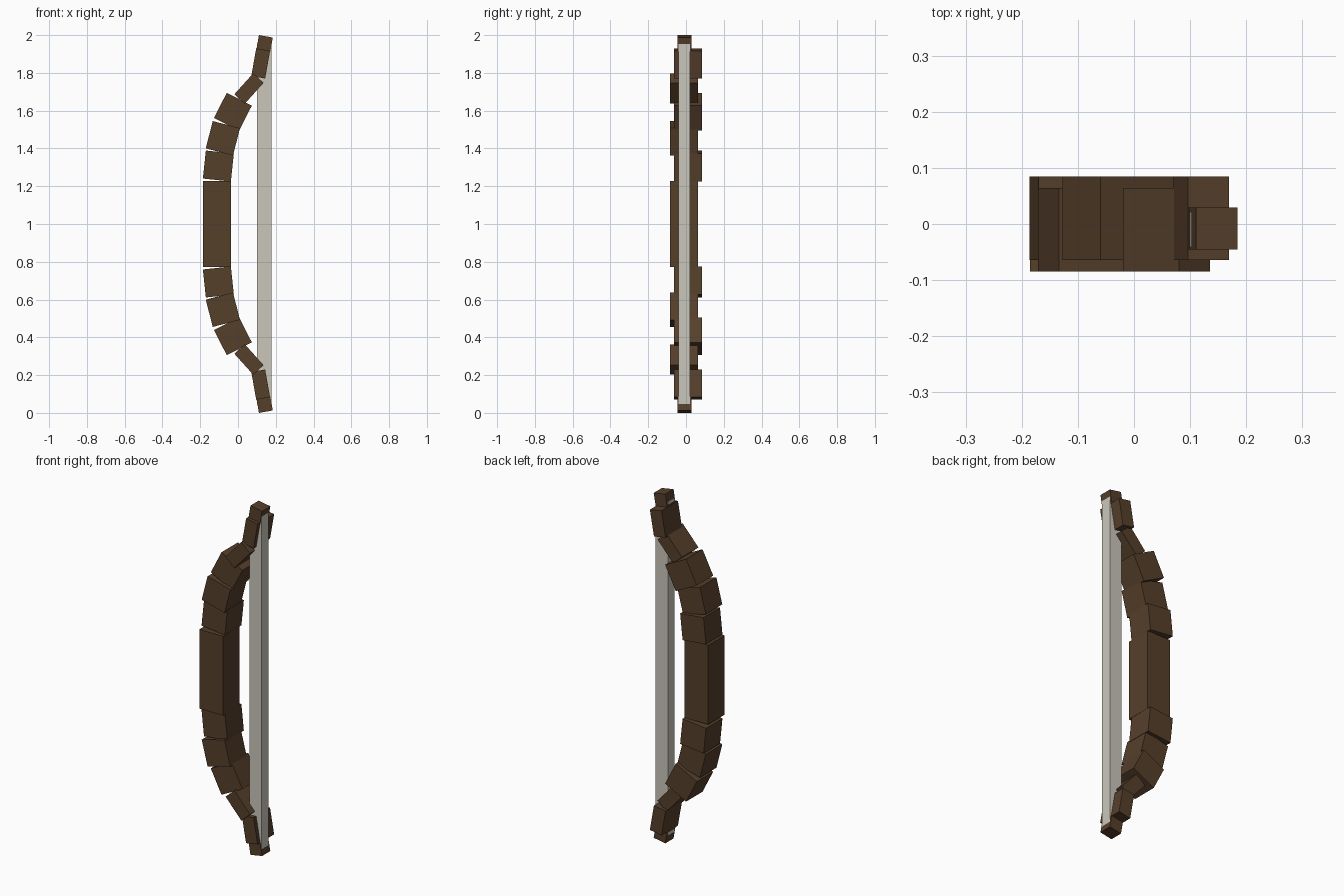
import bpy
from math import radians
from mathutils import Matrix

cube = bpy.data.objects.get("Cube")
if cube:
    bpy.data.objects.remove(cube, do_unlink=True)


def material(name, colour):
    mat = bpy.data.materials.new(name)
    mat.use_nodes = True
    mat.diffuse_color = colour
    mat.node_tree.nodes["Principled BSDF"].inputs["Base Color"].default_value = colour
    return mat


wood = material("dark brown wood", (0.092, 0.05, 0.024, 1))
cord = material("pale grey cord", (0.59, 0.57, 0.5, 1))


def block(name, centre, size, mat, tilt=0):
    """A box leaning toward +x by tilt degrees."""
    bpy.ops.mesh.primitive_cube_add(size=1, location=centre)
    obj = bpy.context.object
    obj.name = name
    obj.data.transform(Matrix.Rotation(radians(tilt), 4, "Y") @ Matrix.Diagonal((*size, 1)))
    obj.data.materials.append(mat)


UNIT = 0.149      # full block width
HALF = UNIT / 2   # slim block width
STEP = 0.01       # alternating shift of neighbouring blocks

# Grip and string
block("grip", (-0.111, -STEP, 1), (UNIT, UNIT, 0.454), wood)
block("string", (0.139, -0.01, 1), (0.078, 0.062, 1.91), cord)

# Limb blocks: name, x, y, height above middle, width, depth, length, tilt
limb = [
    ("inner_limb", -0.104, STEP, 0.307, UNIT, UNIT, UNIT, 6),
    ("middle_limb", -0.080, -STEP, 0.454, UNIT, UNIT, UNIT, 14.5),
    ("outer_limb", -0.027, STEP, 0.594, UNIT, UNIT, UNIT, 27),
    ("limb_neck", 0.058, -STEP, 0.717, HALF, UNIT, UNIT, 42),
    ("limb_end", 0.120, STEP, 0.850, HALF, UNIT, UNIT, 10),
    ("limb_tip", 0.141, -0.008, 0.957, HALF, HALF, HALF, 10),
]

# Mirror every limb block above and below the grip
for side, label in ((1, "upper"), (-1, "lower")):
    for name, x, y, rise, width, depth, length, tilt in limb:
        block(f"{label}_{name}", (x, y, 1 + side * rise), (width, depth, length), wood, side * tilt)
